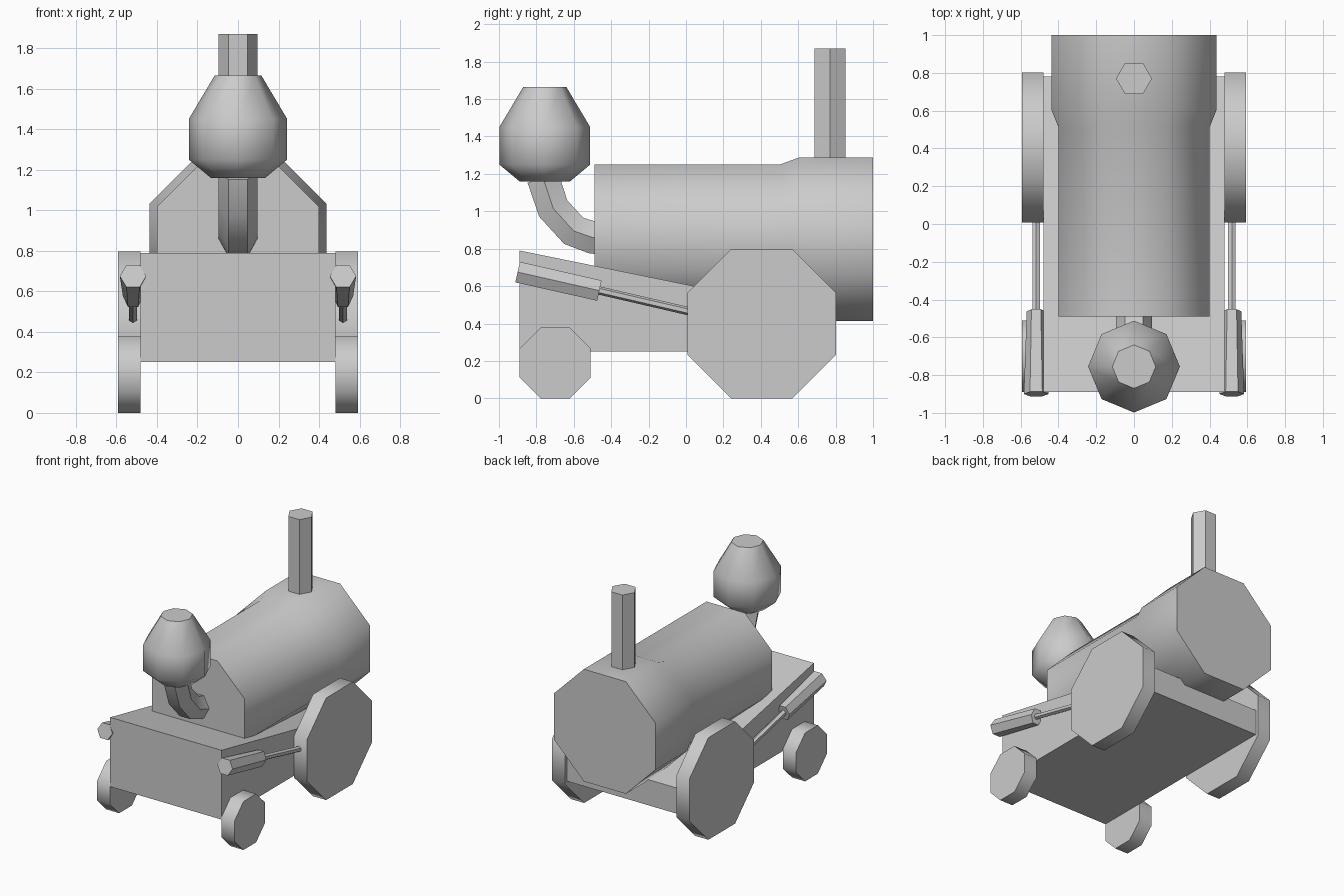
import bpy, bmesh
from math import pi, cos, sin, radians
from mathutils import Vector

if "Cube" in bpy.data.objects:
    bpy.data.objects.remove(bpy.data.objects["Cube"])


def finish(name, bm, smooth=True):
    bmesh.ops.recalc_face_normals(bm, faces=bm.faces)
    me = bpy.data.meshes.new(name)
    bm.to_mesh(me)
    bm.free()
    if smooth:
        for p in me.polygons:
            p.use_smooth = True
        me.set_sharp_from_angle(angle=radians(50))
    ob = bpy.data.objects.new(name, me)
    bpy.context.collection.objects.link(ob)
    return ob


def loft(name, rings, n, phase=0.0):
    """Skin capped n-sided rings: (centre, u axis, v axis), axes carry the radii."""
    bm = bmesh.new()
    loops = []
    for c, u, v in rings:
        c, u, v = Vector(c), Vector(u), Vector(v)
        loops.append([bm.verts.new(c + u * cos(phase + 2 * pi * i / n)
                                   + v * sin(phase + 2 * pi * i / n)) for i in range(n)])
    for a, b in zip(loops, loops[1:]):
        for i in range(n):
            j = (i + 1) % n
            bm.faces.new((a[i], a[j], b[j], b[i]))
    bm.faces.new(loops[0])
    bm.faces.new(loops[-1])
    return finish(name, bm)


def lathe(name, x, y, profile, n, phase=0.0):
    """Upright turned part from (radius, z) pairs."""
    return loft(name, [((x, y, z), (r, 0, 0), (0, r, 0)) for r, z in profile], n, phase)


# Wedge chassis: side profile extruded across x
bm = bmesh.new()
side = [(-0.89, 0.25), (-0.89, 0.79), (0.78, 0.45), (0.78, 0.25)]
face = bm.faces.new([bm.verts.new((-0.48, y, z)) for y, z in side])
ext = bmesh.ops.extrude_face_region(bm, geom=[face], use_keep_orig=True)
bmesh.ops.translate(bm, vec=(0.96, 0, 0),
                    verts=[g for g in ext["geom"] if isinstance(g, bmesh.types.BMVert)])
finish("chassis", bm, smooth=False)

# Octagonal boiler with a wider rear section
OCT = 1 / cos(pi / 8)
loft("boiler", [((0, y, 0.85), (r * OCT, 0, 0), (0, tilt * r, r * OCT))
                for y, r, tilt in ((-0.49, 0.40, 0), (0.52, 0.40, -0.05),
                                   (0.605, 0.4375, 0), (1.0, 0.4375, 0))], 8, pi / 8)

# Rear exhaust stack
lathe("exhaust_stack", 0, 0.77, [(0.095, 1.2), (0.095, 1.87)], 6)

# Bent front pipe
path = [(-0.42, 0.85), (-0.50, 0.86), (-0.60, 0.895), (-0.71, 1.015), (-0.765, 1.18)]
rings = []
for i, (y, z) in enumerate(path):
    a, b = path[max(i - 1, 0)], path[min(i + 1, len(path) - 1)]
    t = Vector((0, b[0] - a[0], b[1] - a[1])).normalized()
    rings.append(((0, y, z), (0.095, 0, 0), t.cross(Vector((1, 0, 0))) * 0.1))
loft("front_pipe", rings, 6)

# Bulbous chimney top
lathe("chimney_bulb", 0, -0.755,
      [(0.135, 1.16), (0.243, 1.25), (0.243, 1.45), (0.115, 1.665)], 8)

# Wheels, pistons and rods on both sides
axis = Vector((0, 0.475, -0.105)).normalized()
up = axis.cross(Vector((-1, 0, 0)))
if up.z < 0:
    up = -up
for s, label in ((-1, "left"), (1, "right")):
    for part, y, r in (("rear_wheel", 0.405, 0.398), ("front_wheel", -0.70, 0.189)):
        loft(f"{part}_{label}", [((s * x, y, r), (0, r * OCT, 0), (0, 0, r * OCT))
                                 for x in (0.48, 0.592)], 8, pi / 8)
    x = s * 0.518
    loft(f"piston_{label}", [((x, -0.90, 0.675), (0.065, 0, 0), up * 0.065),
                             ((x, -0.463, 0.576), (0.05, 0, 0), up * 0.064)], 6)
    loft(f"piston_rod_{label}", [((x, -0.48, 0.58), (0.022, 0, 0), up * 0.022),
                                 ((x, 0.03, 0.462), (0.022, 0, 0), up * 0.022)], 6, pi / 6)
